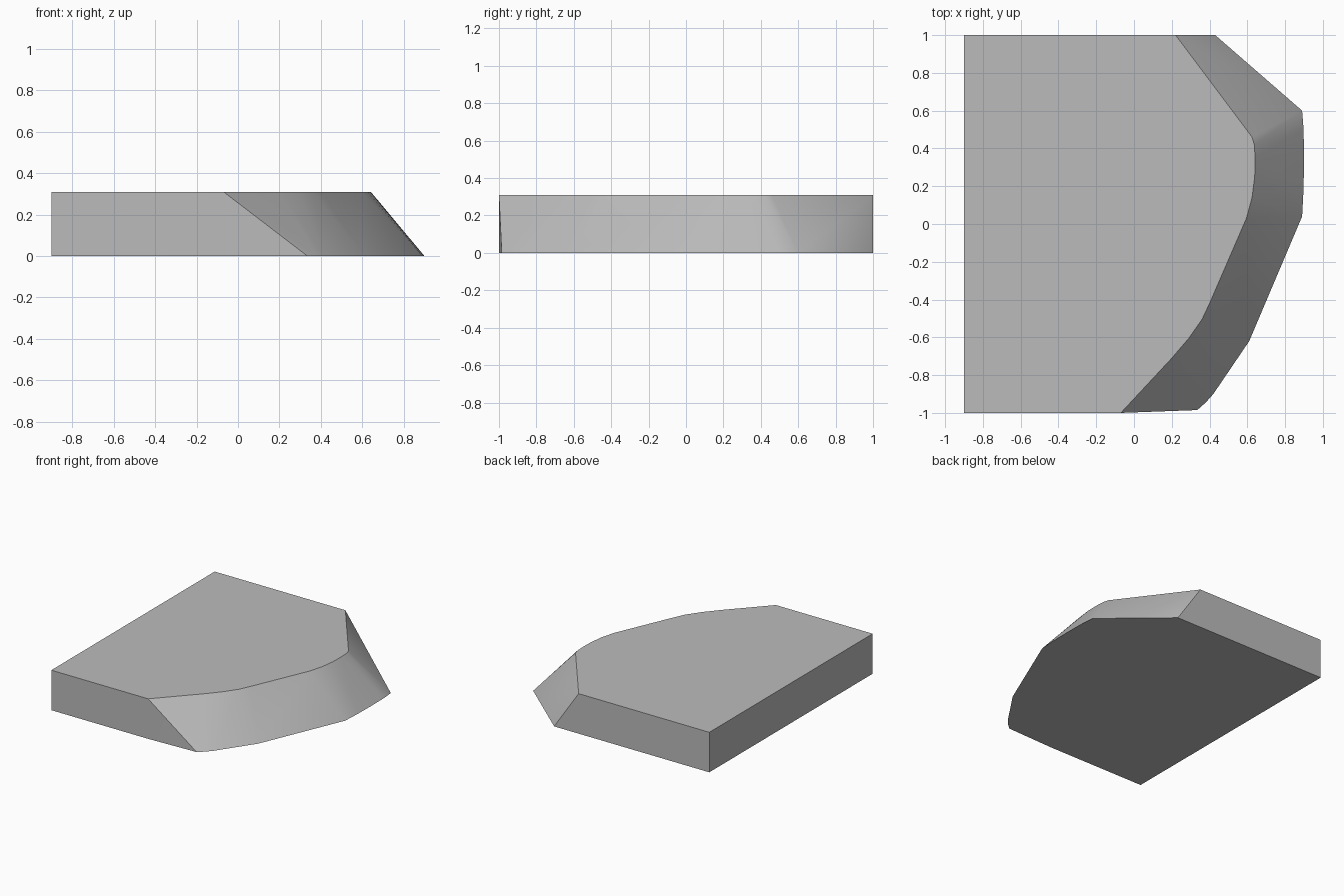
import bpy, bmesh, math

if "Cube" in bpy.data.objects:
    bpy.data.objects.remove(bpy.data.objects["Cube"])

HEIGHT = 0.31

# Curved right-hand edge of the slab, from back to front
top_edge = [(0.22, 1), (0.60, 0.49), (0.625, 0.46), (0.637, 0.42), (0.641, 0.35),
            (0.639, 0.25), (0.625, 0.14), (0.595, 0.03), (0.40, -0.42), (0.36, -0.505),
            (0.29, -0.605), (0.20, -0.71), (-0.07, -1)]
bottom_edge = [(0.43, 1), (0.89, 0.60), (0.898, 0.50), (0.90, 0.35), (0.898, 0.19),
               (0.89, 0.04), (0.61, -0.62), (0.42, -0.90), (0.38, -0.945),
               (0.335, -0.985), (-0.07, -1)]
left_corners = [(-0.90, 1), (-0.90, -1)]

# Slab: hull over the top outline and the wider bottom outline
bm = bmesh.new()
for outline, z in ((top_edge, HEIGHT), (bottom_edge, 0.0)):
    for x, y in outline + left_corners:
        bm.verts.new((x, y, z))
hull = bmesh.ops.convex_hull(bm, input=bm.verts[:])
loose = [v for v in bm.verts if not v.link_faces]
bmesh.ops.delete(bm, geom=loose, context='VERTS')

# Merge the flat faces and make normals consistent
bmesh.ops.dissolve_limit(bm, angle_limit=math.radians(0.3), verts=bm.verts[:], edges=bm.edges[:])
bmesh.ops.recalc_face_normals(bm, faces=bm.faces[:])

mesh = bpy.data.meshes.new("bevelled_slab")
bm.to_mesh(mesh)
bm.free()
slab = bpy.data.objects.new("bevelled_slab", mesh)
bpy.context.collection.objects.link(slab)

# Single grey colour
grey = bpy.data.materials.new("plain_grey")
grey.diffuse_color = (0.5, 0.5, 0.5, 1)
grey.use_nodes = True
grey.node_tree.nodes["Principled BSDF"].inputs["Base Color"].default_value = grey.diffuse_color
mesh.materials.append(grey)

# Soft slope, crisp rims
bpy.context.view_layer.objects.active = slab
slab.select_set(True)
bpy.ops.object.shade_smooth_by_angle(angle=math.radians(25))
